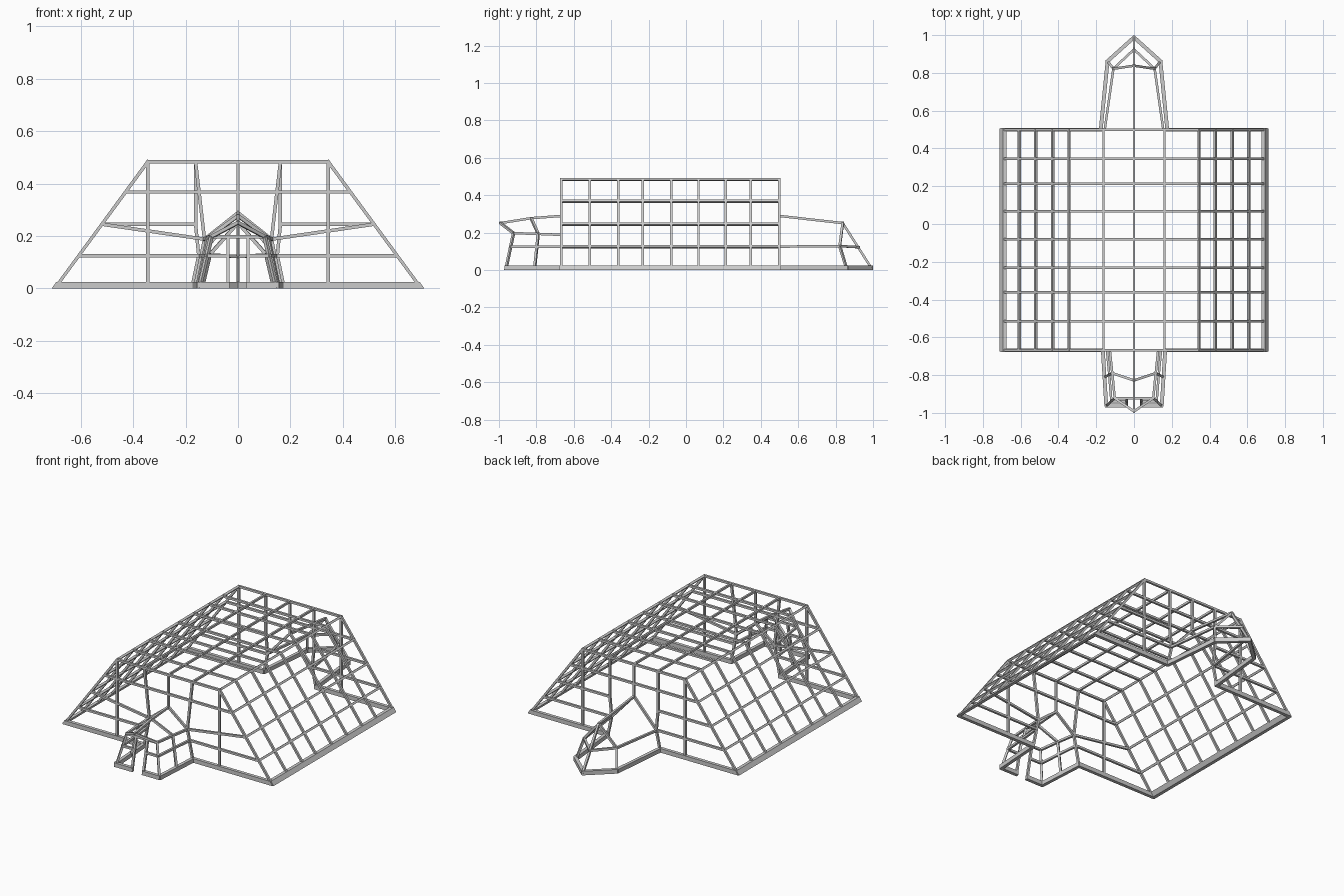
import bpy, bmesh
from mathutils import Vector, Matrix

if "Cube" in bpy.data.objects:
    bpy.data.objects.remove(bpy.data.objects["Cube"])

T = 0.013                       # bar thickness
FRONT, BACK = -0.668, 0.499     # end frames of the hall
TOP = 0.484
UP = Vector((0, 0, 1))


def bar(bm, a, b, n=UP, w=T, h=T):
    """Square bar from a to b, with one face turned towards n."""
    a, b, n = Vector(a), Vector(b), Vector(n)
    d = (b - a).normalized()
    s = d.cross(n)
    if s.length < 0.01:
        s = d.cross(Vector((0, 1, 0)))
    s.normalize()
    u = s.cross(d)
    m = Matrix((s * w, d * ((b - a).length + 0.6 * min(w, h)), u * h)).transposed().to_4x4()
    m.translation = (a + b) / 2
    bmesh.ops.create_cube(bm, size=1, matrix=m)


def path(bm, pts, n=UP, w=T, h=T, mirror=False):
    """Chain of bars, optionally repeated on the -x side."""
    sides = (1, -1) if mirror else (1,)
    for s in sides:
        q = [Vector((p[0] * s, p[1], p[2])) for p in pts]
        for a, b in zip(q, q[1:]):
            bar(bm, a, b, (n[0] * s, n[1], n[2]), w, h)


def make(name, build):
    bm = bmesh.new()
    build(bm)
    for v in bm.verts:          # bar ends are cut flat at the ground
        v.co.z = max(v.co.z, 0)
    bmesh.ops.recalc_face_normals(bm, faces=bm.faces)
    me = bpy.data.meshes.new(name)
    bm.to_mesh(me)
    bm.free()
    ob = bpy.data.objects.new(name, me)
    bpy.context.collection.objects.link(ob)


def slope_x(z):
    return 0.699 - 0.355 * z / TOP


SLOPE = (0.81, 0, 0.59)
LEVELS = (0.125, 0.245, 0.368)
FRAMES = (FRONT, -0.515, -0.362, -0.232, -0.08, 0.067, 0.213, 0.346, BACK)


# Trapezoid ribs across the hall
def ribs(bm):
    for y in FRAMES:
        path(bm, [(slope_x(0.005), y, 0.005), (slope_x(TOP), y, TOP)], SLOPE, mirror=True)
        path(bm, [(-slope_x(TOP), y, TOP), (slope_x(TOP), y, TOP)])


# Long rails on the slopes and roof
def rails(bm):
    for z in LEVELS + (TOP,):
        path(bm, [(slope_x(z), FRONT, z), (slope_x(z), BACK, z)], SLOPE, mirror=True)
    path(bm, [(0.162, FRONT, TOP), (0.162, BACK, TOP)], w=0.011, mirror=True)
    path(bm, [(0, FRONT, TOP), (0, BACK, TOP)], w=0.01)


# End walls: front posts lean in to the porch shoulder, back posts stay straight
def end_wall(y, shoulder, arch):
    def build(bm):
        n = (0, 1, 0)
        path(bm, [(slope_x(TOP), y, TOP), (slope_x(TOP), y, 0)], n, mirror=True)
        path(bm, [(-slope_x(0.368), y, 0.368), (slope_x(0.368), y, 0.368)], n)
        path(bm, [(slope_x(0.245), y, 0.245), shoulder], n, mirror=True)
        path(bm, [(slope_x(0.125), y, 0.125), (0.15, y, 0.125)], n, mirror=True)
        path(bm, [(0, y, TOP), (0, y, 0.288)], n)
        path(bm, [(0.162, y, TOP), shoulder], n, mirror=True)
        if shoulder != arch[1]:
            path(bm, [shoulder, arch[1]], n, mirror=True)
        path(bm, arch, n, mirror=True)
    return build


# Heavy base rail following the outline, open at the door; outer sides lean with the slope
def base(bm):
    path(bm, [(0.04, -0.961, 0.0125), (0.147, -0.961, 0.0125), (0.165, FRONT, 0.0125),
              (0.701, FRONT, 0.0125), (0.701, BACK, 0.0125), (0.176, BACK, 0.0125),
              (0.14, 0.862, 0.0125), (0, 0.988, 0.0125)], w=0.02, h=0.025, mirror=True)
    for v in bm.verts:
        if abs(v.co.x) > 0.68 and v.co.z > 0.02:
            v.co.x *= 0.976


# Front porch with gable and door posts
def front_porch(bm):
    tip, mid, peak = (0, -0.992, 0.251), (0, -0.828, 0.277), (0, FRONT, 0.289)
    eave = (0.102, -0.922, 0.197)
    eave_mid = (0.115, -0.79, 0.193)
    eave_in = (0.128, FRONT, 0.188)
    path(bm, [tip, mid, peak])
    path(bm, [eave, eave_mid, eave_in], mirror=True)
    path(bm, [tip, eave, (0.147, -0.963, 0)], mirror=True)
    path(bm, [mid, eave_mid, (0.155, -0.81, 0)], mirror=True)
    path(bm, [(-0.102, -0.922, 0.197), eave])
    path(bm, [(0.038, -0.922, 0.197), (0.038, -0.963, 0)], mirror=True)
    path(bm, [(0.038, -0.938, 0.125), (0.12, -0.938, 0.125), (0.131, -0.797, 0.125),
              (0.143, FRONT, 0.125)], mirror=True)


# Back porch with pointed nose
def back_porch(bm):
    ridge, nose = (0, 0.838, 0.251), (0, 0.99, 0.012)
    knee = (0.109, 0.822, 0.128)
    path(bm, [(0, BACK, 0.289), ridge, nose])
    path(bm, [ridge, knee, (0.138, 0.86, 0)], mirror=True)
    path(bm, [(0.155, BACK, 0.125), knee, (0, 0.924, 0.122)], mirror=True)


make("hall_ribs", ribs)
make("hall_rails", rails)
make("front_wall_frame", end_wall(FRONT, (0.128, FRONT, 0.188),
     [(0, FRONT, 0.289), (0.128, FRONT, 0.188), (0.165, FRONT, 0)]))
make("back_wall_frame", end_wall(BACK, (0.162, BACK, 0.245),
     [(0, BACK, 0.289), (0.15, BACK, 0.125), (0.176, BACK, 0)]))
make("base_rail", base)
make("front_porch_frame", front_porch)
make("back_porch_frame", back_porch)
